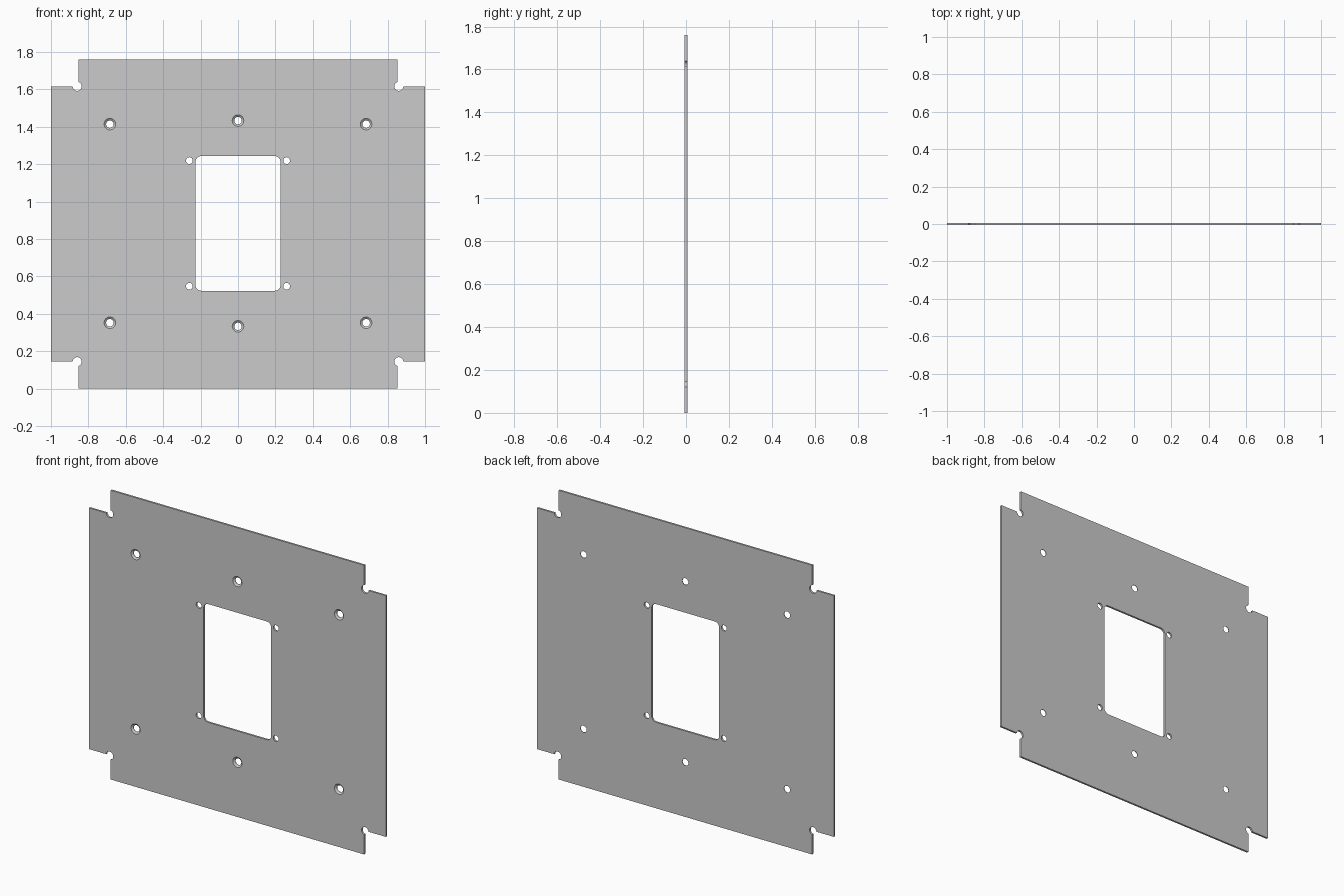
import bpy, bmesh
from math import pi, cos, sin

if "Cube" in bpy.data.objects:
    bpy.data.objects.remove(bpy.data.objects["Cube"])

T = 0.006          # half thickness of the sheet
H = 1.76           # sheet height


def loft(bm, rings):
    """Closed solid through rings of (points_xz, y)."""
    loops = [[bm.verts.new((x, y, z)) for x, z in pts] for pts, y in rings]
    bm.faces.new(loops[0])
    bm.faces.new(loops[-1][::-1])
    for a, b in zip(loops, loops[1:]):
        n = len(a)
        for i in range(n):
            j = (i + 1) % n
            bm.faces.new((a[i], b[i], b[j], a[j]))


def circle(cx, cz, r, n=32):
    return [(cx + r * cos(2 * pi * i / n), cz + r * sin(2 * pi * i / n)) for i in range(n)]


def rounded_rect(cx, cz, hx, hz, r, n=8):
    pts = []
    for k, (sx, sz) in enumerate([(1, 1), (-1, 1), (-1, -1), (1, -1)]):
        for i in range(n + 1):
            a = (k + i / n) * pi / 2
            pts.append((cx + sx * (hx - r) + r * cos(a), cz + sz * (hz - r) + r * sin(a)))
    return pts


def make_object(name, bm):
    bmesh.ops.recalc_face_normals(bm, faces=bm.faces)
    me = bpy.data.meshes.new(name)
    bm.to_mesh(me)
    bm.free()
    ob = bpy.data.objects.new(name, me)
    bpy.context.collection.objects.link(ob)
    return ob


# Sheet with notched corners
nx, nz = 0.853, 0.146
outline = [(-nx, 0), (nx, 0), (nx, nz), (1, nz), (1, H - nz), (nx, H - nz),
           (nx, H), (-nx, H), (-nx, H - nz), (-1, H - nz), (-1, nz), (-nx, nz)]
bm = bmesh.new()
loft(bm, [(outline, -T), (outline, T)])
plate = make_object("mounting_plate", bm)

# All openings in one cutter
cut = bmesh.new()


def through(pts):
    loft(cut, [(pts, -0.05), (pts, 0.05)])


through(rounded_rect(0, 0.883, 0.227, 0.36, 0.03))      # central window
for s in (-1, 1):
    for z in (0.144, H - 0.144):                        # corner relief holes
        through(circle(s * 0.86, z, 0.024))
    for z in (0.547, 1.219):                            # small window screw holes
        through(circle(s * 0.26, z, 0.018))

# Countersunk holes, wide at the front
for x, z in [(-0.685, 0.352), (0.685, 0.352), (-0.685, 1.414), (0.685, 1.414),
             (0, 0.333), (0, 1.433)]:
    wide, narrow = circle(x, z, 0.031), circle(x, z, 0.020)
    loft(cut, [(wide, -0.05), (wide, -T), (narrow, 0.003), (narrow, 0.05)])

cutter = make_object("opening_cutter", cut)
cutter.hide_render = True

mod = plate.modifiers.new("openings", 'BOOLEAN')
mod.operation = 'DIFFERENCE'
mod.solver = 'EXACT'
mod.object = cutter
bpy.context.view_layer.objects.active = plate
plate.select_set(True)
bpy.ops.object.modifier_apply(modifier=mod.name)
bpy.data.objects.remove(cutter)
bpy.ops.object.shade_smooth_by_angle()
